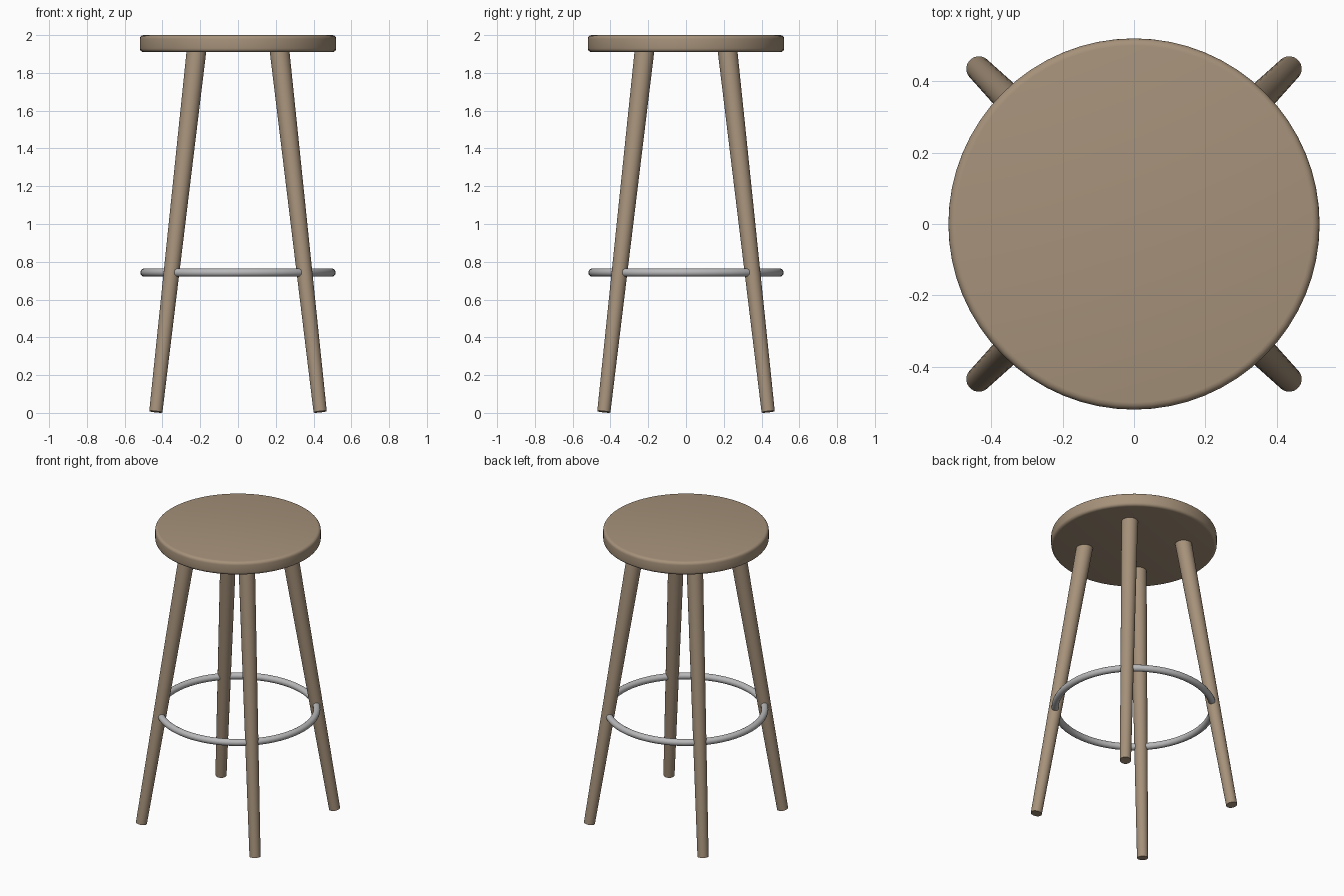
import bpy
import math
from mathutils import Vector

cube = bpy.data.objects.get("Cube")
if cube:
    bpy.data.objects.remove(cube, do_unlink=True)


def make_material(name, color):
    mat = bpy.data.materials.new(name)
    mat.use_nodes = True
    mat.diffuse_color = (*color, 1)
    mat.node_tree.nodes["Principled BSDF"].inputs["Base Color"].default_value = (*color, 1)
    return mat


def finish(name, mat, angle=40):
    obj = bpy.context.object
    obj.name = name
    obj.data.materials.append(mat)
    bpy.ops.object.shade_smooth_by_angle(angle=math.radians(angle))
    return obj


wood = make_material("light_brown_wood", (0.38, 0.285, 0.195))
metal = make_material("grey_metal", (0.48, 0.48, 0.49))

# Round seat with softened rims
bpy.ops.mesh.primitive_cylinder_add(vertices=64, radius=0.52, depth=0.09,
                                    location=(0, 0, 1.955))
seat = bpy.context.object
bevel = seat.modifiers.new("soft_rim", 'BEVEL')
bevel.width = 0.02
bevel.segments = 4
bevel.limit_method = 'ANGLE'
bevel.angle_limit = math.radians(40)
bpy.ops.object.modifier_apply(modifier=bevel.name)
finish("seat", wood)

# Four splayed, tapered legs with ends square to their axes
for name, sx, sy in (("front_left_leg", 1, -1), ("front_right_leg", -1, -1),
                     ("back_left_leg", 1, 1), ("back_right_leg", -1, 1)):
    foot = Vector((sx * 0.435, sy * 0.435, 0.006))
    top = Vector((sx * 0.219, sy * 0.219, 1.925))
    axis = top - foot
    bpy.ops.mesh.primitive_cone_add(vertices=32, radius1=0.035, radius2=0.052,
                                    depth=axis.length, location=(foot + top) / 2,
                                    rotation=axis.to_track_quat('Z', 'Y').to_euler())
    finish(name, wood)

# Metal footrest ring passing through the legs
bpy.ops.mesh.primitive_torus_add(major_segments=64, minor_segments=16,
                                 major_radius=0.495, minor_radius=0.022,
                                 location=(0, 0, 0.743))
finish("footrest_ring", metal, 60)
